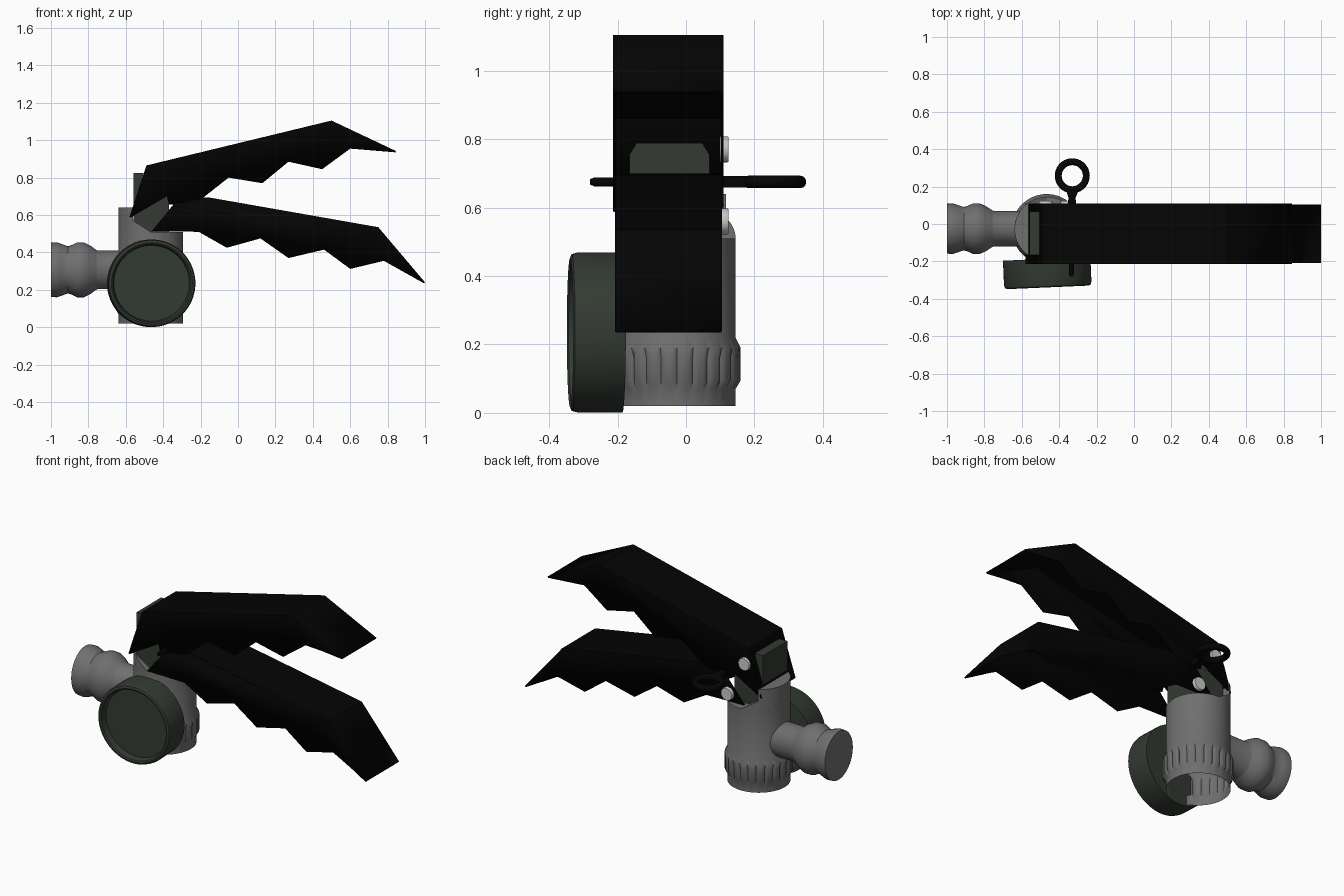
import bpy, bmesh, math
from mathutils import Matrix

if "Cube" in bpy.data.objects:
    bpy.data.objects.remove(bpy.data.objects["Cube"])


def mat(name, rgb):
    m = bpy.data.materials.new(name)
    m.diffuse_color = (*rgb, 1)
    m.use_nodes = True
    m.node_tree.nodes["Principled BSDF"].inputs["Base Color"].default_value = m.diffuse_color
    return m


BLACK = mat("black", (0.0012, 0.0012, 0.0012))
GREEN = mat("dark_green", (0.033, 0.043, 0.032))
GREY = mat("grey_metal", (0.16, 0.16, 0.16))
SILVER = mat("silver", (0.6, 0.6, 0.58))


def make(name, verts, faces, material, smooth=True, matrix=None):
    me = bpy.data.meshes.new(name)
    me.from_pydata(verts, [], faces)
    me.materials.append(material)
    ob = bpy.data.objects.new(name, me)
    bpy.context.collection.objects.link(ob)
    if matrix:
        me.transform(matrix)
    if smooth:
        bpy.ops.object.select_all(action='DESELECT')
        ob.select_set(True)
        bpy.context.view_layer.objects.active = ob
        bpy.ops.object.shade_smooth_by_angle(angle=math.radians(35))
    return ob


def lathe(name, profile, material, matrix, segs=48, groove=(), open_start=False):
    """Revolve (radius, height) pairs about z and cap the ends."""
    verts, faces = [], []
    for k, (r, h) in enumerate(profile):
        for s in range(segs):
            a = 2 * math.pi * s / segs
            q = r - 0.01 if k in groove and s % 5 == 0 else r
            verts.append((q * math.cos(a), q * math.sin(a), h))
    for k in range(len(profile) - 1):
        for s in range(segs):
            t = (s + 1) % segs
            faces.append((k * segs + s, k * segs + t, (k + 1) * segs + t, (k + 1) * segs + s))
    if not open_start:
        faces.append(tuple(reversed(range(segs))))
    faces.append(tuple(range((len(profile) - 1) * segs, len(profile) * segs)))
    return make(name, verts, faces, material, True, matrix)


def prism(name, outline, lo, hi, material, axis='y', smooth=False, top=None):
    """Extrude an outline along y (from xz), z (from xy) or x (from yz)."""
    place = {'y': lambda p, d: (p[0], d, p[1]),
             'z': lambda p, d: (p[0], p[1], top(p[0]) if top and d == hi else d),
             'x': lambda p, d: (d, p[0], p[1])}[axis]
    n = len(outline)
    verts = [place(p, d) for d in (lo, hi) for p in outline]
    faces = [tuple(range(n)), tuple(reversed(range(n, 2 * n)))]
    faces += [(i, n + i, n + (i + 1) % n, (i + 1) % n) for i in range(n)]
    ob = make(name, verts, faces, material, smooth)
    bm = bmesh.new()
    bm.from_mesh(ob.data)
    bmesh.ops.recalc_face_normals(bm, faces=bm.faces)
    bm.to_mesh(ob.data)
    bm.free()
    return ob


def channel(name, roof, belly, y0, y1):
    """Lever folded from sheet: a roof strip and two side plates, open below."""
    outline = roof + belly
    n = len(outline)
    verts = [(x, y, z) for y in (y0, y1) for x, z in outline]
    faces = [tuple(reversed(range(n))), tuple(range(n, 2 * n))]
    faces += [(i, i + 1, n + i + 1, n + i) for i in range(len(roof) - 1)]
    ob = make(name, verts, faces, BLACK)
    mod = ob.modifiers.new("sheet", 'SOLIDIFY')
    mod.thickness = 0.008
    mod.offset = -1
    return ob


def at(x, y, z, rot=None):
    m = Matrix.Translation((x, y, z))
    return m @ rot if rot else m


CX, CY, R = -0.467, -0.027, 0.172
ALONG_Y = Matrix.Rotation(math.radians(-90), 4, 'X')
ALONG_X = Matrix.Rotation(math.radians(90), 4, 'Y')


def arc(a0, a1, n=16):
    angles = [math.radians(a0 + (a1 - a0) * i / n) for i in range(n + 1)]
    return [(CX + R * math.cos(a), CY + R * math.sin(a)) for a in angles]


# valve body, open at the bottom, with grooved collar
lathe("valve_body", [(R, 0.02), (R, 0.07), (0.187, 0.095), (0.187, 0.16), (0.187, 0.19),
                     (R, 0.22), (R, 0.51)], GREY, at(CX, CY, 0), 120, (2, 3), True)

# raised wall behind the lever block, with a sloped shoulder
prism("body_back_wall", arc(123, 237), 0.50, 0.64, GREY, 'z', True)
prism("body_shoulder", arc(90, 123, 8) + arc(237, 270, 8), 0.50, 0.57, GREY, 'z', True,
      top=lambda x: 0.51 + 0.06 * (CX - x) / 0.094)

# round gauge with deep recessed face, turned slightly
tilt = Matrix.Rotation(math.radians(2.5), 4, 'Z')
lathe("gauge", [(0.234, 0), (0.234, 0.13), (0.229, 0.148), (0.217, 0.153), (0.209, 0.148),
                (0.202, 0.112)],
      GREEN, at(CX, -0.186, 0.235, tilt @ Matrix.Rotation(math.radians(90), 4, 'X')), 64)

# hose fitting and neck, slightly flattened sideways
lathe("hose_fitting", [(0.145, -1.0), (0.147, -0.97), (0.139, -0.945), (0.126, -0.91),
                       (0.132, -0.89), (0.147, -0.86), (0.147, -0.825), (0.13, -0.79),
                       (0.108, -0.76), (0.103, -0.75), (0.103, -0.6)],
      GREY, at(0, -0.025, 0.307, Matrix.Diagonal((1, 0.92, 1, 1)) @ ALONG_X), 40)

# lever mounting block: base, chamfered post and exposed back
prism("block_base", [(-0.56, 0.505), (-0.37, 0.505), (-0.37, 0.70), (-0.56, 0.70)],
      -0.165, 0.068, GREEN)
prism("block_post", [(-0.165, 0.6), (0.068, 0.6), (0.068, 0.755), (0.048, 0.788),
                     (-0.145, 0.788), (-0.165, 0.755)], -0.555, -0.49, GREEN, 'x')
prism("block_back", [(-0.56, 0.62), (-0.505, 0.825), (-0.56, 0.825)], -0.165, 0.068, GREEN)

# levers with scalloped grips
channel("upper_lever", [(-0.58, 0.59), (-0.49, 0.865), (0.50, 1.105), (0.845, 0.942)],
        [(0.60, 0.955), (0.45, 0.845), (0.27, 0.885), (0.13, 0.77), (-0.05, 0.80),
         (-0.19, 0.69), (-0.30, 0.665), (-0.37, 0.66), (-0.38, 0.70)], -0.214, 0.11)
channel("lower_lever", [(-0.31, 0.70), (-0.15, 0.693), (0.75, 0.535), (1.0, 0.24)],
        [(0.78, 0.355), (0.60, 0.312), (0.46, 0.415), (0.27, 0.37), (0.12, 0.475),
         (-0.06, 0.425), (-0.21, 0.51), (-0.46, 0.515)], -0.208, 0.105)

# rivets on the back of the levers
for name, x, z in (("upper_rivet", -0.47, 0.77), ("lower_rivet", -0.355, 0.56)):
    lathe(name, [(0.038, 0), (0.038, 0.021), (0.036, 0.024)], SILVER, at(x, 0.1, z, ALONG_Y), 20)

# safety pin: shaft, flared neck and pull ring
lathe("pin_shaft", [(0.008, 0), (0.013, 0.012), (0.014, 0.40)],
      BLACK, at(-0.335, -0.28, 0.675, ALONG_Y), 16)
prism("pin_neck", [(-0.355, 0.10), (-0.31, 0.10), (-0.312, 0.14), (-0.295, 0.185),
                   (-0.365, 0.185), (-0.35, 0.14)], 0.658, 0.692, BLACK, 'z')
bpy.ops.mesh.primitive_torus_add(location=(-0.33, 0.258, 0.675), major_radius=0.075,
                                 minor_radius=0.0185, major_segments=40, minor_segments=12)
ring = bpy.context.object
ring.name = "pull_ring"
ring.data.materials.append(BLACK)
bpy.ops.object.shade_smooth_by_angle(angle=math.radians(60))
